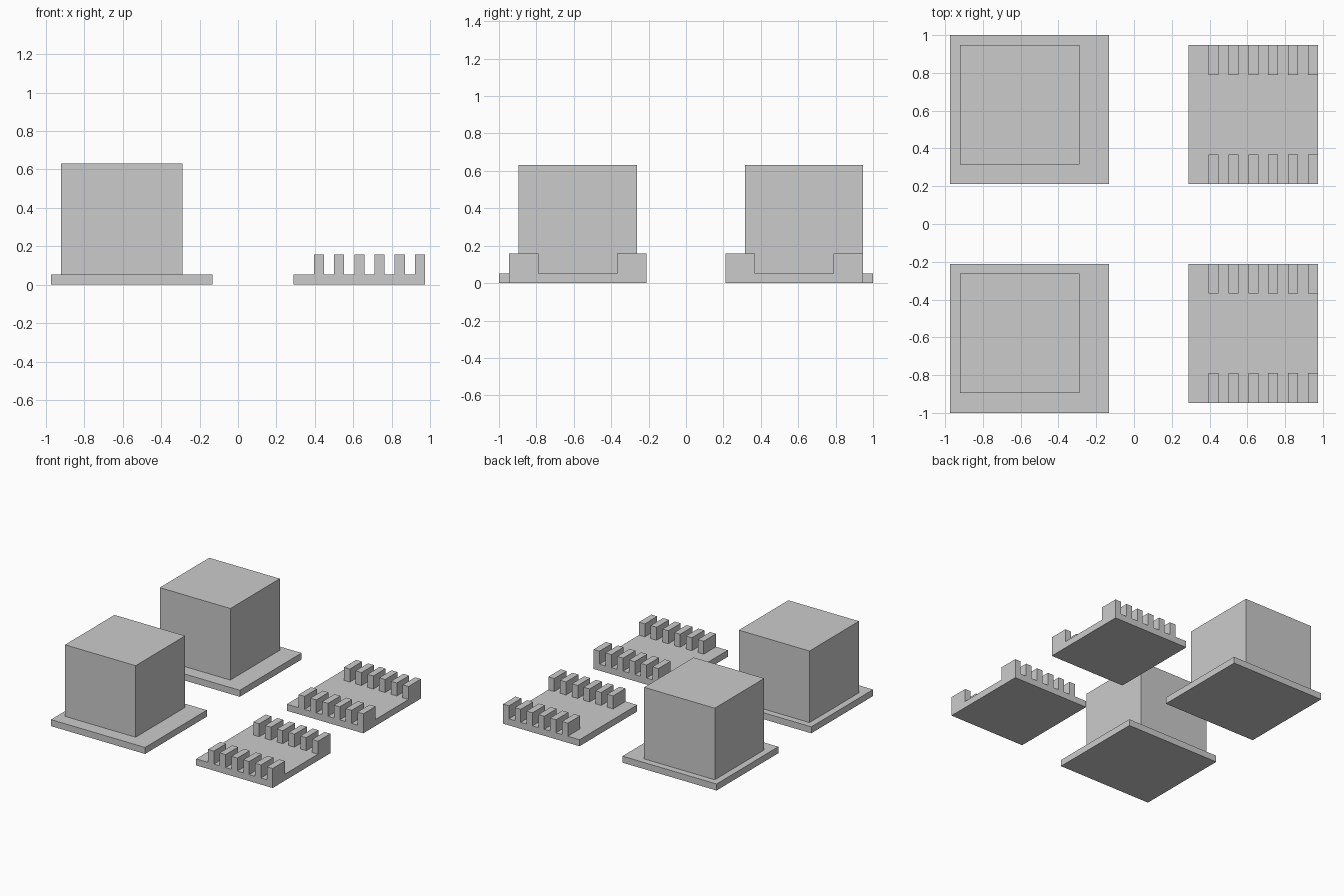
import bpy, bmesh
from mathutils import Vector, Matrix

if "Cube" in bpy.data.objects:
    bpy.data.objects.remove(bpy.data.objects["Cube"])

U = 1 / 19  # modular grid unit: every dimension is a whole number of these


def raised_plate(name, x0, x1, y0, y1, cuts_x, cuts_y, is_raised, height):
    """One-unit-thick plate whose selected top cells are extruded up to height."""
    bm = bmesh.new()
    size = Vector((x1 - x0, y1 - y0, 1))
    centre = Vector(((x0 + x1) / 2, (y0 + y1) / 2, 0.5))
    bmesh.ops.create_cube(bm, size=1, matrix=Matrix.Translation(centre) @ Matrix.Diagonal(size.to_4d()))

    # Slice the plate along the cell borders
    for axis, cuts in (((1, 0, 0), cuts_x), ((0, 1, 0), cuts_y)):
        for c in cuts:
            geom = bm.verts[:] + bm.edges[:] + bm.faces[:]
            bmesh.ops.bisect_plane(bm, geom=geom, dist=1e-5, plane_co=Vector(axis) * c, plane_no=axis)

    # Extrude the chosen cells of the top
    bm.normal_update()
    cells = []
    for f in bm.faces:
        c = f.calc_center_median()
        if f.normal.z > 0.9 and is_raised(c.x, c.y):
            cells.append(f)
    new = bmesh.ops.extrude_face_region(bm, geom=cells)["geom"]
    verts = [v for v in new if isinstance(v, bmesh.types.BMVert)]
    bmesh.ops.translate(bm, verts=verts, vec=(0, 0, height - 1))

    # Merge coplanar cells and finish
    bmesh.ops.dissolve_limit(bm, angle_limit=0.01, verts=bm.verts[:], edges=bm.edges[:])
    bmesh.ops.recalc_face_normals(bm, faces=bm.faces[:])
    bmesh.ops.scale(bm, verts=bm.verts[:], vec=(U, U, U))
    mesh = bpy.data.meshes.new(name)
    bm.to_mesh(mesh)
    bm.free()
    obj = bpy.data.objects.new(name, mesh)
    bpy.context.collection.objects.link(obj)
    return obj


# Block on a flange plate, one in front and one behind
for label, y0 in (("front", -19), ("back", 4)):
    raised_plate(f"{label}_block", -18.5, -2.5, y0, y0 + 15,
                 (-17.5, -5.5), (y0 + 2, y0 + 14),
                 lambda x, y, b=y0: -17.5 < x < -5.5 and b + 2 < y < b + 14, 12)

# Toothed plate with a row of six teeth along each long edge
TEETH = [7.5 + 2 * i for i in range(6)]
for label, y0 in (("front", -18), ("back", 4)):
    raised_plate(f"{label}_toothed_plate", 5.5, 18.5, y0, y0 + 14,
                 [7.5 + i for i in range(11)], (y0 + 3, y0 + 11),
                 lambda x, y, b=y0: any(t < x < t + 1 for t in TEETH) and abs(y - b - 7) > 4, 3)
